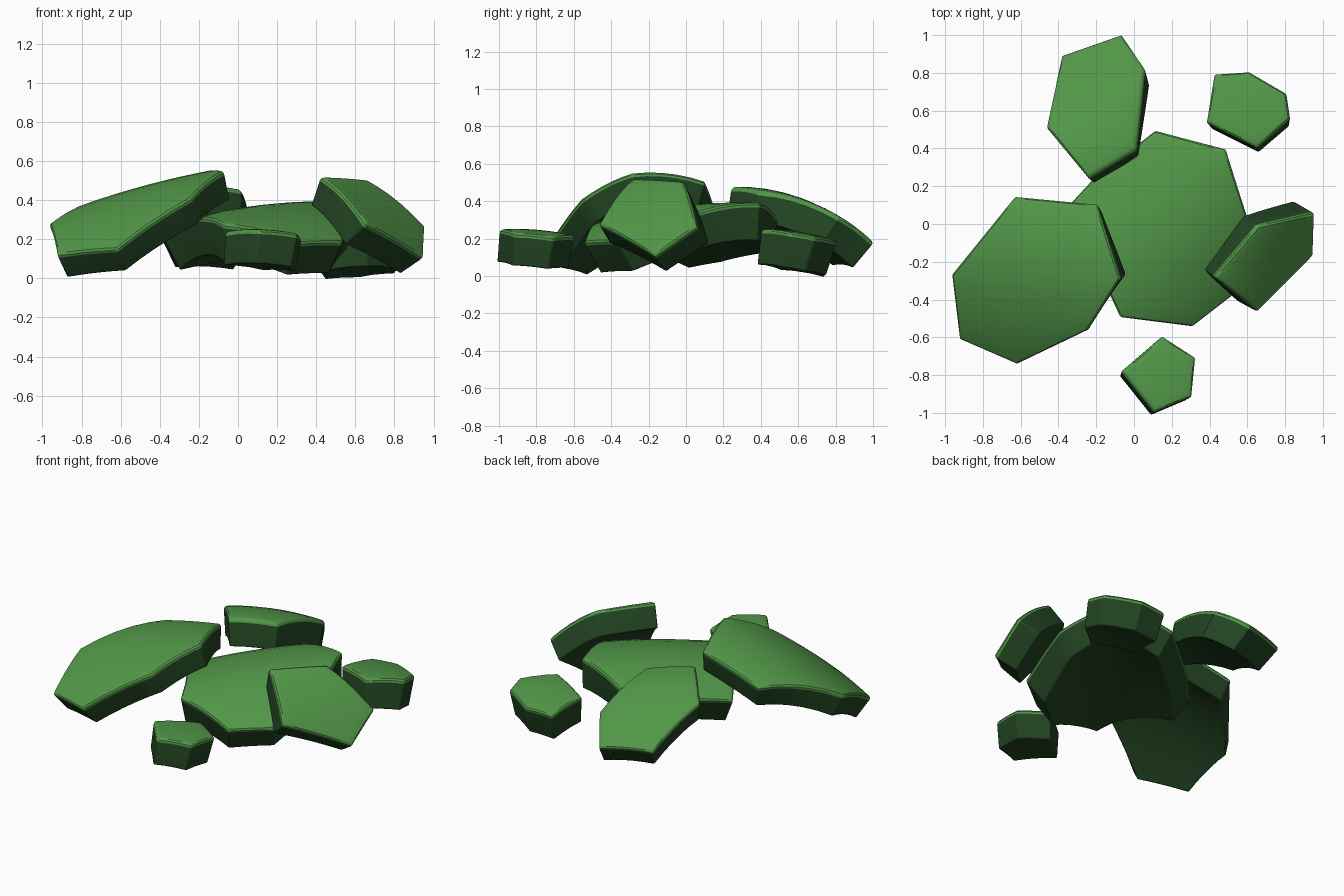
import bpy, bmesh
from mathutils import Vector

if "Cube" in bpy.data.objects:
    bpy.data.objects.remove(bpy.data.objects["Cube"])

green = bpy.data.materials.new("leaf_green")
green.diffuse_color = (0.085, 0.31, 0.066, 1)
green.use_nodes = True
green.node_tree.nodes["Principled BSDF"].inputs["Base Color"].default_value = green.diffuse_color
dark = bpy.data.materials.new("dark_green")
dark.diffuse_color = (0.016, 0.058, 0.016, 1)
dark.use_nodes = True
dark.node_tree.nodes["Principled BSDF"].inputs["Base Color"].default_value = dark.diffuse_color


def solve(a, b):
    """Gauss-Jordan solution of a small linear system."""
    n = len(b)
    m = [row[:] + [v] for row, v in zip(a, b)]
    for i in range(n):
        p = max(range(i, n), key=lambda r: abs(m[r][i]))
        m[i], m[p] = m[p], m[i]
        m[i] = [v / m[i][i] for v in m[i]]
        for r in range(n):
            if r != i:
                m[r] = [v - m[r][i] * w for v, w in zip(m[r], m[i])]
    return [row[n] for row in m]


def curved_sheet(points, centre):
    """Smooth quadratic sheet through the corners; returns height and normal."""
    cx, cy, _ = centre
    basis = lambda x, y: [1, x, y, x * x, x * y, y * y]
    rows = [(basis(x - cx, y - cy), z, w) for pts, w in ((points, 1), ([centre], 3)) for x, y, z in pts]
    a = [[sum(w * r[i] * r[j] for r, _, w in rows) + (1e-4 if i == j and i > 2 else 0)
          for j in range(6)] for i in range(6)]
    k = solve(a, [sum(w * r[i] * z for r, z, w in rows) for i in range(6)])

    def at(x, y):
        u, v = x - cx, y - cy
        z = sum(c * b for c, b in zip(k, basis(u, v)))
        n = Vector((-k[1] - 2 * k[3] * u - k[4] * v, -k[2] - 2 * k[5] * v - k[4] * u, 1)).normalized()
        return z, n
    return at


def shell_piece(name, centre, corners, thickness, flat=0.0, lean=(0, 0), cuts=4):
    at = curved_sheet(corners, centre)
    mid_normal = at(centre[0], centre[1])[1]
    bm = bmesh.new()
    # fan of triangles around the centre, refined and bent onto the sheet
    mid = bm.verts.new((centre[0], centre[1], 0))
    ring = []
    for x, y, _ in corners:
        d = Vector((x - centre[0], y - centre[1], 0))
        ring.append(bm.verts.new(mid.co + d + d.normalized() * 0.008))
    for i, v in enumerate(ring):
        bm.faces.new((mid, v, ring[(i + 1) % len(ring)]))
    bmesh.ops.subdivide_edges(bm, edges=bm.edges[:], cuts=cuts, use_grid_fill=True)
    bmesh.ops.recalc_face_normals(bm, faces=bm.faces[:])
    if sum(f.normal.z for f in bm.faces) < 0:
        bmesh.ops.reverse_faces(bm, faces=bm.faces[:])
    top = bm.faces[:]
    rim = [e for e in bm.edges if e.is_boundary]
    # inner skin, offset along the normal of the sheet
    inner = {}
    for v in bm.verts[:]:
        z, n = at(v.co.x, v.co.y)
        v.co.z = z
        n = n.lerp(mid_normal, flat).normalized()
        inner[v] = bm.verts.new(v.co - n * thickness + Vector((lean[0], lean[1], 0)))
    for f in top:
        bm.faces.new([inner[v] for v in reversed(f.verts)]).material_index = 1
    for e in rim:
        a, b = e.verts
        bm.faces.new((a, b, inner[b], inner[a])).material_index = 1
    bmesh.ops.recalc_face_normals(bm, faces=bm.faces[:])
    # rounded upper rim in the top colour
    bmesh.ops.bevel(bm, geom=rim, offset=0.024, offset_type='OFFSET', segments=3,
                    profile=0.6, affect='EDGES', clamp_overlap=True, material=0)
    me = bpy.data.meshes.new(name)
    bm.to_mesh(me)
    bm.free()
    me.materials.append(green)
    me.materials.append(dark)
    ob = bpy.data.objects.new(name, me)
    bpy.context.collection.objects.link(ob)
    # slightly softened lower edges and corners
    bev = ob.modifiers.new("soft_edges", 'BEVEL')
    bev.width = 0.008
    bev.segments = 2
    bev.limit_method = 'ANGLE'
    bev.angle_limit = 0.7
    bpy.context.view_layer.objects.active = ob
    ob.select_set(True)
    bpy.ops.object.shade_smooth_by_angle(angle=0.6)
    ob.select_set(False)


# large plates
shell_piece("centre_plate", (0.13, 0.0, 0.37), [
    (0.11, 0.49, 0.30), (-0.22, 0.23, 0.285), (-0.38, 0.06, 0.19), (-0.13, -0.36, 0.31),
    (-0.07, -0.49, 0.30), (0.31, -0.54, 0.17), (0.53, -0.37, 0.20), (0.60, 0.02, 0.34),
    (0.48, 0.39, 0.385)], 0.2)
shell_piece("left_plate", (-0.50, -0.27, 0.45), [
    (-0.20, 0.10, 0.49), (-0.63, 0.14, 0.41), (-0.96, -0.27, 0.28), (-0.92, -0.61, 0.12),
    (-0.62, -0.74, 0.18), (-0.25, -0.56, 0.375), (-0.08, -0.29, 0.58)], 0.155)
shell_piece("back_plate", (-0.19, 0.62, 0.41), [
    (-0.07, 1.00, 0.18), (-0.38, 0.89, 0.20), (-0.46, 0.52, 0.39), (-0.24, 0.25, 0.48),
    (0.01, 0.40, 0.45), (0.05, 0.82, 0.325)], 0.17, 0.25, (0.025, -0.015))
# steep plate leaning on the right
shell_piece("right_plate", (0.72, -0.18, 0.38), [
    (0.43, -0.28, 0.52), (0.66, -0.46, 0.28), (0.945, -0.17, 0.115), (0.955, 0.05, 0.27),
    (0.66, -0.02, 0.50)], 0.162)
# small chips
shell_piece("back_chip", (0.62, 0.62, 0.235), [
    (0.43, 0.79, 0.18), (0.39, 0.54, 0.22), (0.65, 0.41, 0.25), (0.82, 0.56, 0.235),
    (0.80, 0.69, 0.21), (0.61, 0.80, 0.19)], 0.19, 0.4, (0.005, -0.012), 2)
shell_piece("front_chip", (0.15, -0.80, 0.245), [
    (-0.06, -0.78, 0.24), (0.11, -0.99, 0.25), (0.30, -0.91, 0.23), (0.32, -0.71, 0.21),
    (0.15, -0.60, 0.215)], 0.175, 0.5, (-0.01, -0.01), 2)
